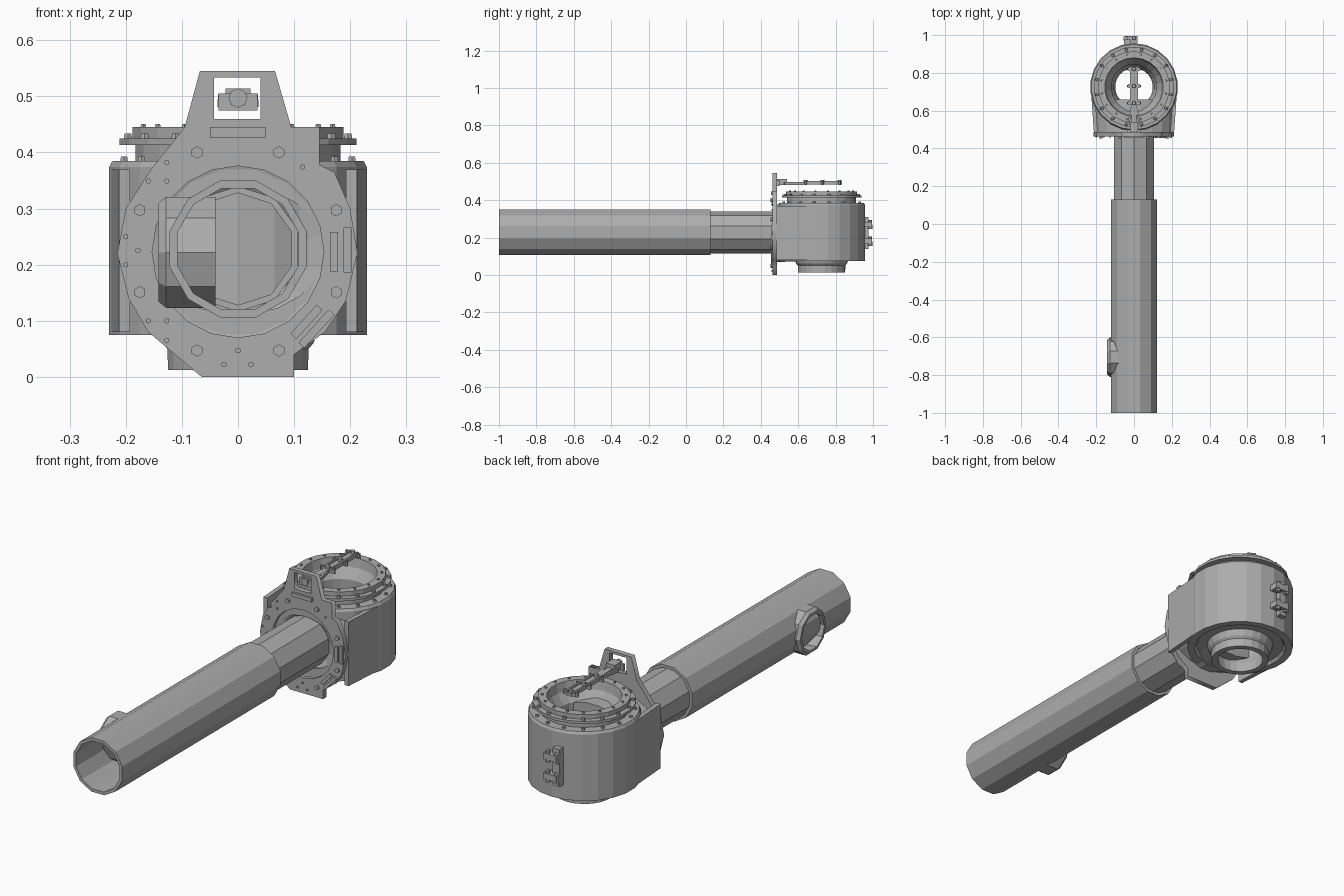
import bpy, bmesh
from math import sin, cos, pi, radians
from mathutils import Matrix, Vector

if "Cube" in bpy.data.objects:
    bpy.data.objects.remove(bpy.data.objects["Cube"])

metal = bpy.data.materials.new("grey metal")
metal.use_nodes = True
GREY = (0.42, 0.42, 0.42, 1)
metal.diffuse_color = GREY
metal.node_tree.nodes["Principled BSDF"].inputs["Base Color"].default_value = GREY

ALONG_Y = Matrix.Rotation(-pi / 2, 4, 'X')    # local z becomes +y
ALONG_X = Matrix.Rotation(-pi / 2, 4, 'Y')    # local z becomes -x
AXIS_Z = 0.228                                # height of the long tube axis
DRUM = Vector((0, 0.725, 0))


def finish(name, bm, matrix):
    bmesh.ops.recalc_face_normals(bm, faces=bm.faces)
    me = bpy.data.meshes.new(name)
    bm.to_mesh(me)
    bm.free()
    me.transform(matrix)
    me.materials.append(metal)
    ob = bpy.data.objects.new(name, me)
    bpy.context.collection.objects.link(ob)
    return ob


def lathe(name, profile, sides, place, turn=Matrix(), scale=(1, 1), phase=0.5):
    """Spin a closed (radius, height) profile around local z."""
    bm = bmesh.new()
    rings = []
    for i in range(sides):
        a = 2 * pi * (i + phase) / sides
        rings.append([bm.verts.new((r * cos(a) * scale[0], r * sin(a) * scale[1], h))
                      for r, h in profile])
    n = len(profile)
    for i in range(sides):
        a, b = rings[i], rings[(i + 1) % sides]
        for j in range(n):
            k = (j + 1) % n
            bm.faces.new((a[j], b[j], b[k], a[k]))
    return finish(name, bm, Matrix.Translation(place) @ turn)


def pipe(name, outer, inner, start, end, sides, place, turn=Matrix(), **kw):
    return lathe(name, [(inner, start), (outer, start), (outer, end), (inner, end)],
                 sides, place, turn, **kw)


def box(name, size, place, turn=Matrix()):
    bm = bmesh.new()
    bmesh.ops.create_cube(bm, size=1)
    return finish(name, bm, Matrix.Translation(place) @ turn @ Matrix.Diagonal((*size, 1)))


def bolt(name, radius, depth, place, turn=Matrix(), sides=6):
    bm = bmesh.new()
    bmesh.ops.create_cone(bm, cap_ends=True, segments=sides, radius1=radius,
                          radius2=radius * 0.8, depth=depth)
    return finish(name, bm, Matrix.Translation(place) @ turn)


def plate(name, outlines, y, thickness):
    """Upright plate from x, z outlines; inner outlines become holes."""
    cu = bpy.data.curves.new(name, 'CURVE')
    cu.dimensions, cu.fill_mode, cu.extrude = '2D', 'BOTH', thickness / 2
    for pts in outlines:
        sp = cu.splines.new('POLY')
        sp.points.add(len(pts) - 1)
        for p, (x, z) in zip(sp.points, pts):
            p.co = (x, z, 0, 1)
        sp.use_cyclic_u = True
    cu.materials.append(metal)
    ob = bpy.data.objects.new(name, cu)
    ob.location.y = y
    ob.rotation_euler.x = pi / 2
    bpy.context.collection.objects.link(ob)
    bpy.ops.object.select_all(action='DESELECT')
    ob.select_set(True)
    bpy.context.view_layer.objects.active = ob
    bpy.ops.object.convert(target='MESH')
    return ob


# Long outer tube and the thinner tube behind it
axis = Vector((0, 0, AXIS_Z))
pipe("outer_tube", 0.126, 0.112, -1, 0.13, 12, axis, ALONG_Y)
pipe("inner_tube", 0.112, 0.1, 0.1, 0.56, 10, axis, ALONG_Y)

# Round port on the right side of the tube
lathe("side_port", [(0.085, 0.09), (0.104, 0.04), (0.104, 0.128), (0.092, 0.142), (0.08, 0.142)],
      10, (0, -0.705, 0.222), ALONG_X)

# Mounting flange with a round opening and a windowed tab
flange = [(-0.065, 0), (0.1, 0), (0.1, 0.04), (0.155, 0.08), (0.192, 0.135), (0.213, 0.22),
          (0.2, 0.3), (0.172, 0.365), (0.145, 0.378), (0.145, 0.445), (0.095, 0.445),
          (0.066, 0.545), (-0.068, 0.545), (-0.095, 0.445), (-0.155, 0.37), (-0.2, 0.3),
          (-0.215, 0.22), (-0.195, 0.14), (-0.16, 0.08)]
opening = [(0.153 * cos(i * pi / 10), 0.223 + 0.153 * sin(i * pi / 10)) for i in range(20)]
window = [(-0.043, 0.46), (0.04, 0.46), (0.04, 0.534), (-0.043, 0.534)]
plate("mounting_flange", [flange, opening, window], 0.475, 0.024)
box("tab_foot", (0.1, 0.012, 0.018), (0, 0.46, 0.436))

# Hollow neck joining the flange to the drum, with a collar round the tube
pipe("drum_neck", 0.208, 0.155, 0.48, 0.66, 20, (0, 0, 0.225), ALONG_Y, scale=(1, 0.74))
lathe("neck_collar", [(0.105, 0.5), (0.128, 0.485), (0.158, 0.478), (0.158, 0.53), (0.105, 0.53)],
      16, (0, 0, 0.223), ALONG_Y)
for s in (-1, 1):
    box("neck_cheek", (0.02, 0.25, 0.29), (s * 0.211, 0.61, 0.225),
        Matrix.Rotation(s * -0.07, 4, 'Z'))

# Flange fasteners
for s in (-1, 1):
    for x, z in ((0.073, 0.4), (0.175, 0.297), (0.175, 0.151), (0.073, 0.047)):
        bolt("flange_bolt", 0.011, 0.012, (s * x, 0.459, z), ALONG_Y)
for x, z in ((-0.127, 0.382), (-0.16, 0.349), (-0.127, 0.349), (-0.2, 0.25), (-0.2, 0.2),
             (-0.16, 0.1), (-0.127, 0.1), (-0.127, 0.065), (0, 0.047), (-0.025, 0.022),
             (0.023, 0.022), (0.115, 0.374), (-0.178, 0.225)):
    bolt("flange_rivet", 0.005, 0.008, (x, 0.461, z), ALONG_Y)
for x, z, length, tilt in ((0.171, 0.223, 0.07, 0), (0.195, 0.226, 0.08, 0),
                           (0.122, 0.098, 0.07, 42), (0.14, 0.086, 0.08, 42)):
    box("flange_rib", (0.014, 0.01, length), (x, 0.46, z),
        Matrix.Rotation(radians(tilt), 4, 'Y'))

# Drum: outlet lip, grooved base, wall, stepped rim and open bore
lathe("drum", [(0.1, 0.012), (0.126, 0.012), (0.127, 0.05), (0.136, 0.06), (0.145, 0.088),
               (0.19, 0.088), (0.2, 0.075), (0.232, 0.075), (0.232, 0.374), (0.226, 0.385),
               (0.185, 0.385), (0.185, 0.413), (0.213, 0.413), (0.213, 0.425), (0.19, 0.425),
               (0.19, 0.445), (0.155, 0.445), (0.148, 0.405), (0.12, 0.36), (0.125, 0.1),
               (0.108, 0.06)], 22, DRUM)
for i in range(16):
    a = 2 * pi * (i + 0.5) / 16
    spot = DRUM + Vector((cos(a), sin(a), 0)) * 0.2
    bolt("rim_bolt", 0.009, 0.012, spot + Vector((0, 0, 0.428)))
    spot = DRUM + Vector((cos(a), sin(a), 0)) * 0.172
    bolt("ring_bolt", 0.006, 0.008, spot + Vector((0, 0, 0.447)))
    spot = DRUM + Vector((cos(a), sin(a), 0)) * 0.207
    bolt("shoulder_bolt", 0.008, 0.01, spot + Vector((0, 0, 0.388)))

# Latch arm reaching from the tab across the top of the drum
box("arm_base", (0.07, 0.016, 0.03), (0, 0.492, 0.49))
box("arm_bracket", (0.044, 0.05, 0.034), (0, 0.515, 0.497))
box("arm_beam", (0.026, 0.32, 0.014), (0, 0.675, 0.49))
for s in (-1, 1):
    box("arm_rail", (0.008, 0.19, 0.018), (s * 0.018, 0.735, 0.494))
    box("arm_brace", (0.01, 0.1, 0.014), (s * 0.02, 0.575, 0.489),
        Matrix.Rotation(s * 0.2, 4, 'Z'))
for y in (0.64, 0.73, 0.82):
    box("arm_crosspiece", (0.06, 0.02, 0.012), (0, y, 0.49))
    bolt("arm_bolt", 0.013, 0.02, (0, y, 0.498))
    for s in (-1, 1):
        bolt("arm_end_bolt", 0.008, 0.022, (s * 0.03, y, 0.492))
bolt("arm_front_pin", 0.017, 0.02, (0, 0.484, 0.497), ALONG_Y, 8)

# Hinge plate and lugs on the rear of the drum
box("rear_plate", (0.035, 0.03, 0.17), (-0.035, 0.962, 0.225))
for z in (0.18, 0.27):
    box("rear_lug", (0.065, 0.045, 0.028), (-0.015, 0.973, z))
    bolt("rear_lug_pin", 0.012, 0.05, (0, 0.985, z), sides=8)
    box("rear_stay", (0.02, 0.02, 0.045), (-0.045, 0.982, z))
